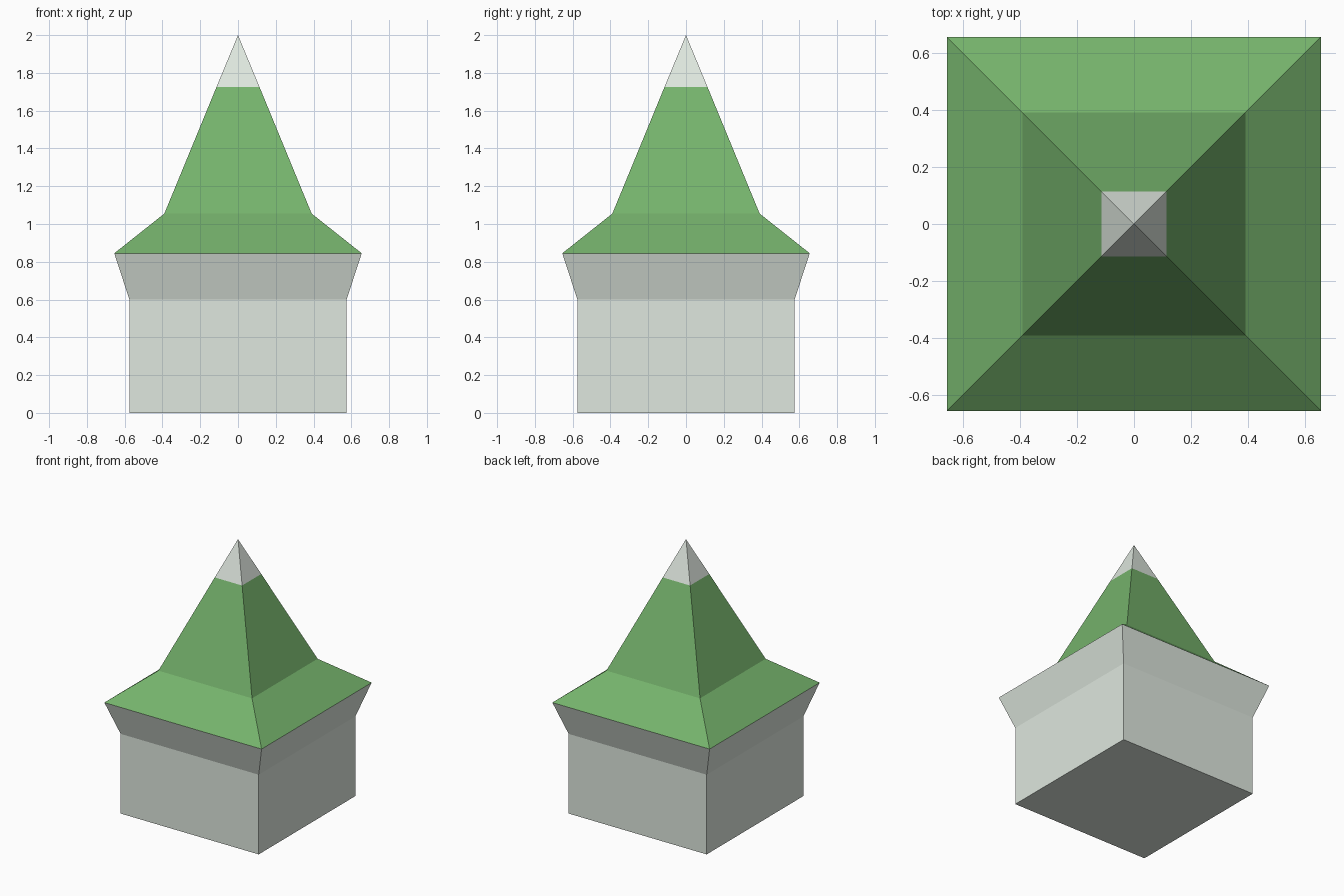
import bpy
import bmesh

old = bpy.data.objects.get("Cube")
if old:
    bpy.data.objects.remove(old, do_unlink=True)


def make_material(name, rgb):
    mat = bpy.data.materials.new(name)
    mat.use_nodes = True
    color = (*rgb, 1.0)
    mat.diffuse_color = color
    mat.node_tree.nodes["Principled BSDF"].inputs["Base Color"].default_value = color
    return mat


def square_loft(name, profile, mat, floor=False):
    """Stack square rings given as (half width, height); zero width is a point."""
    bm = bmesh.new()
    rings = []
    for half, z in profile:
        if half == 0:
            rings.append([bm.verts.new((0, 0, z))] * 4)
        else:
            rings.append([bm.verts.new((sx * half, sy * half, z))
                          for sx, sy in ((-1, -1), (1, -1), (1, 1), (-1, 1))])
    for low, high in zip(rings, rings[1:]):
        for i in range(4):
            j = (i + 1) % 4
            corners = [low[i], low[j], high[j], high[i]]
            bm.faces.new(list(dict.fromkeys(corners)))
    if floor:
        bm.faces.new(rings[0][::-1])
    mesh = bpy.data.meshes.new(name)
    bm.to_mesh(mesh)
    bm.free()
    mesh.materials.append(mat)
    obj = bpy.data.objects.new(name, mesh)
    bpy.context.scene.collection.objects.link(obj)
    return obj


stone = make_material("pale_stone", (0.80, 0.87, 0.80))
green = make_material("roof_green", (0.18, 0.45, 0.15))

WALL, EAVE, BEND, TIP = (0.575, 0.6), (0.655, 0.845), (0.39, 1.055), (0.114, 1.725)

# Square walls with a flared band under the eaves
square_loft("tower_walls", [(WALL[0], 0), WALL], stone, floor=True)
square_loft("flared_eaves", [WALL, EAVE], stone)

# Steep roof with a wide skirt, and a stone point
square_loft("roof", [EAVE, BEND, TIP], green)
square_loft("roof_tip", [TIP, (0, 2)], stone)
